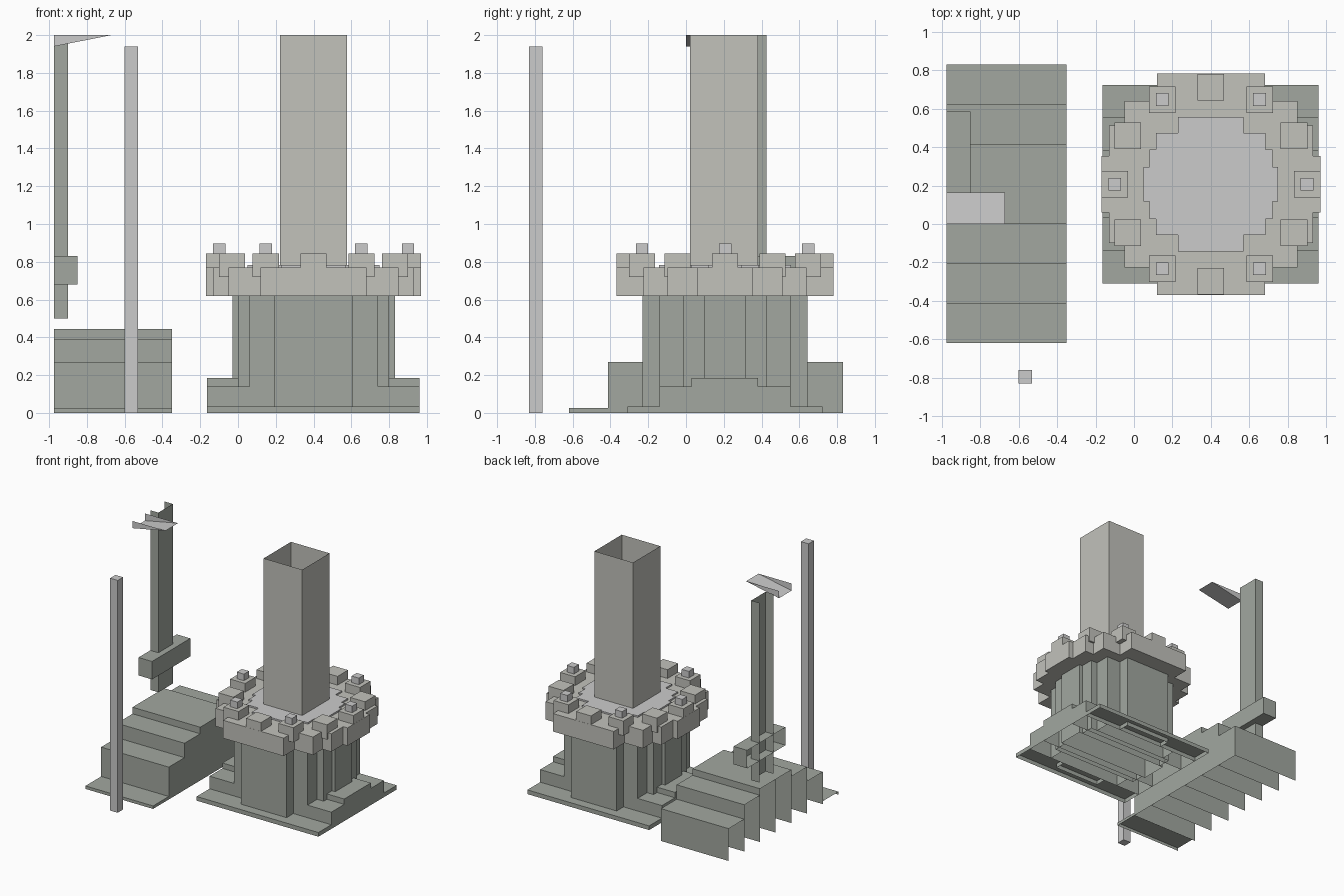
import bpy, bmesh

if "Cube" in bpy.data.objects:
    bpy.data.objects.remove(bpy.data.objects["Cube"])

def mat(name, c):
    m = bpy.data.materials.new(name)
    m.diffuse_color = (*c, 1)
    m.use_nodes = True
    m.node_tree.nodes["Principled BSDF"].inputs["Base Color"].default_value = m.diffuse_color
    return m

STONE = mat("green_grey_stone", (0.36, 0.39, 0.35))
PALE = mat("pale_stone", (0.54, 0.54, 0.50))

def finish(name, bm, m=None):
    bmesh.ops.recalc_face_normals(bm, faces=bm.faces)
    me = bpy.data.meshes.new(name)
    bm.to_mesh(me)
    bm.free()
    ob = bpy.data.objects.new(name, me)
    bpy.context.collection.objects.link(ob)
    if m:
        me.materials.append(m)
    return ob

def add_box(bm, x0, x1, y0, y1, z0, z1, skip=""):
    """Box with open sides listed in skip: l=-x, r=+x, f=-y, k=+y, b=bottom, t=top."""
    v = [bm.verts.new((x, y, z)) for z in (z0, z1) for y in (y0, y1) for x in (x0, x1)]
    sides = {"b": (0, 2, 3, 1), "t": (4, 5, 7, 6), "f": (0, 1, 5, 4),
             "k": (2, 6, 7, 3), "l": (0, 4, 6, 2), "r": (1, 3, 7, 5)}
    for key, idx in sides.items():
        if key not in skip:
            bm.faces.new([v[i] for i in idx])

def boxes(name, specs, m=None, skip=""):
    bm = bmesh.new()
    for s in specs:
        add_box(bm, *s, skip=skip)
    return finish(name, bm, m)

def stepped_disc(name, cx, cy, halves, z0, z1, m=None):
    """Blocky disc; halves runs from the narrow-x to the wide-x half extents."""
    q = []
    for i, (hx, hy) in enumerate(halves):
        q.append((hx, hy))
        if i + 1 < len(halves):
            q.append((hx, halves[i + 1][1]))
    pts = q + [(x, -y) for x, y in q[::-1]] + [(-x, -y) for x, y in q] + [(-x, y) for x, y in q[::-1]]
    bm = bmesh.new()
    face = bm.faces.new([bm.verts.new((cx + x, cy + y, z0)) for x, y in pts])
    ext = bmesh.ops.extrude_face_region(bm, geom=[face], use_keep_orig=True)
    for e in ext["geom"]:
        if isinstance(e, bmesh.types.BMVert):
            e.co.z = z1
    return finish(name, bm, m)

CX, CY = 0.40, 0.207

# Stepped mound on the left, open underneath and on its cut side
heights = [0.025, 0.27, 0.39, 0.445, 0.445, 0.39, 0.27]
d = 1.45 / 7
boxes("stepped_mound", [(-0.975, -0.35, -0.62 + i * d, -0.62 + (i + 1) * d, 0, h)
                        for i, h in enumerate(heights)], STONE, "bl")

# Freestanding pole
boxes("pole", [(-0.60, -0.53, -0.83, -0.76, 0, 1.94)])

# Hanging post and its bracket, cut open on the left
boxes("hanging_post", [(-0.975, -0.90, 0.235, 0.425, 0.5, 2.0)], STONE, "ltb")
boxes("post_bracket", [(-0.975, -0.85, 0.08, 0.585, 0.68, 0.83)], STONE, "l")

# Sloped wedge at the top of the post, open above
bm = bmesh.new()
a, b, c, e, f, g = [bm.verts.new(p) for p in (
    (-0.975, 0, 1.94), (-0.67, 0, 2), (-0.975, 0, 2),
    (-0.975, 0.165, 1.94), (-0.67, 0.165, 2), (-0.975, 0.165, 2))]
for fc in ((a, b, c), (e, g, f), (a, e, f, b)):
    bm.faces.new(fc)
finish("sloped_wedge", bm)

# Tower base steps
ys = [-0.31, -0.14, 0.03, 0.382, 0.553, 0.722]
hs = [0.035, 0.14, 0.185, 0.14, 0.035]
boxes("tower_base", [(-0.165, 0.96, ys[i], ys[i + 1], 0, h) for i, h in enumerate(hs)],
      STONE, "b")

# Tower body: slices of varying width forming a blocky cylinder
body = [(0.21, 0.437), (0.34, 0.347), (0.40, 0.22), (0.43, 0.11)]
slices = [(CX - 0.43, CX + 0.43, CY - 0.11, CY + 0.11, 0, 0.62)]
for (hx, hy), (_, inner) in zip(body, body[1:]):
    for y0, y1 in ((-hy, -inner), (inner, hy)):
        slices.append((CX - hx, CX + hx, CY + y0, CY + y1, 0, 0.62))
boxes("tower_body", slices, STONE, "bt")

# Parapet and roof floor
stepped_disc("parapet", CX, CY, [(0.28, 0.575), (0.45, 0.432), (0.53, 0.305), (0.57, 0.147)],
             0.62, 0.77, PALE)
stepped_disc("tower_floor", CX, CY, [(0.17, 0.35), (0.285, 0.265), (0.32, 0.18), (0.35, 0.09)],
             0.765, 0.783)

# Merlons, some with small caps
plain = [(0, s * 0.505) for s in (-1, 1)] + [(s * 0.432, t * 0.252) for s in (-1, 1) for t in (-1, 1)]
capped = [(s * 0.50, 0) for s in (-1, 1)] + [(s * 0.253, t * 0.44) for s in (-1, 1) for t in (-1, 1)]

def around(pts, r, z0, z1):
    return [(CX + x - r, CX + x + r, CY + y - r, CY + y + r, z0, z1) for x, y in pts]

boxes("merlons", around(plain + capped, 0.069, 0.72, 0.843), PALE)
boxes("merlon_caps", around(capped, 0.033, 0.843, 0.898))

# Square shaft rising from the tower, open at the top
boxes("shaft", [(0.222, 0.578, 0.022, 0.382, 0.77, 2.0)], PALE, "tb")
